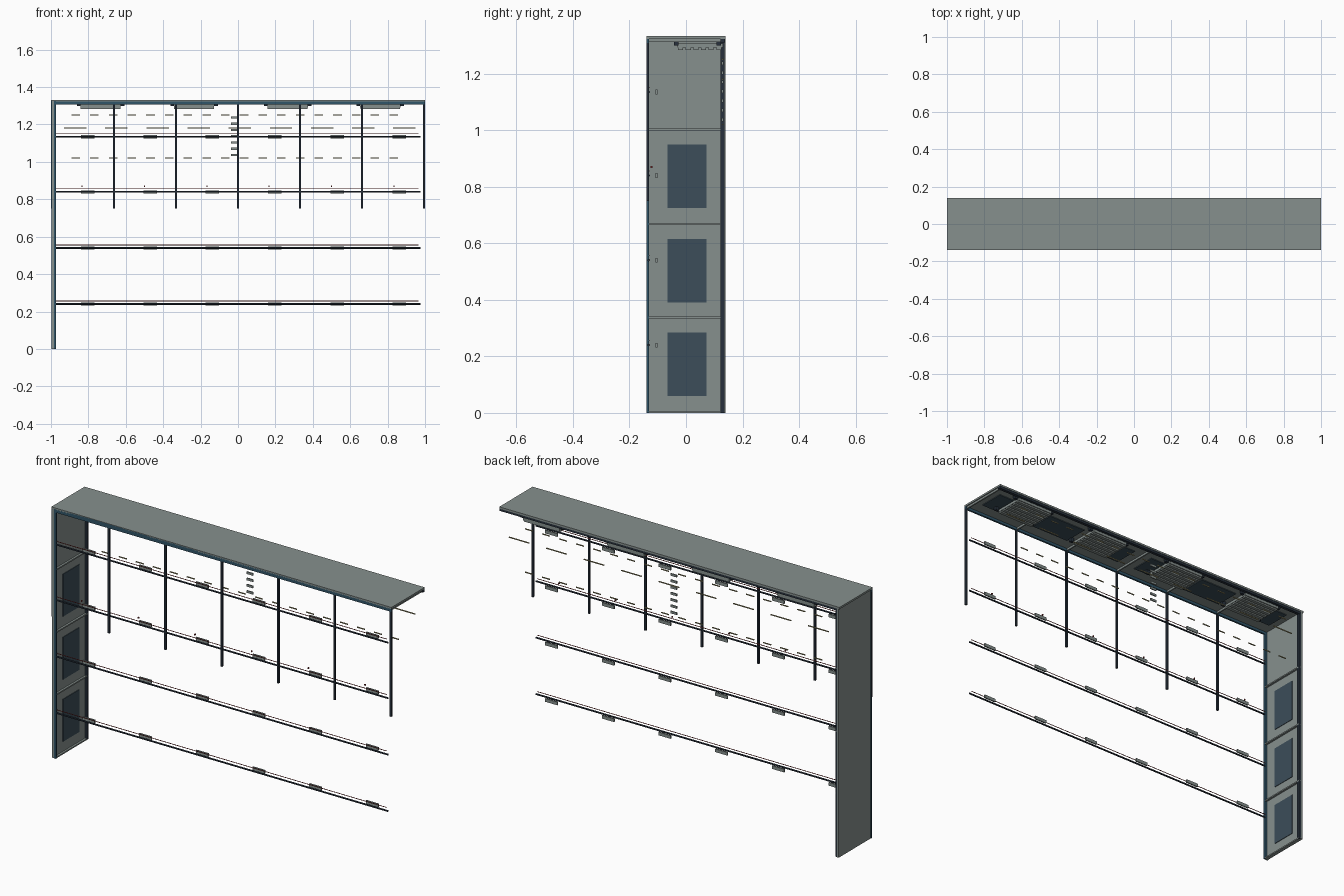
import bpy, bmesh, math

if "Cube" in bpy.data.objects:
    bpy.data.objects.remove(bpy.data.objects["Cube"])


def mat(name, r, g, b):
    m = bpy.data.materials.new(name)
    m.diffuse_color = (r, g, b, 1)
    m.use_nodes = True
    m.node_tree.nodes["Principled BSDF"].inputs["Base Color"].default_value = m.diffuse_color
    return m


GREY = mat("panel_grey", .24, .28, .27)
BLUE = mat("trim_blue", .03, .09, .14)
DARK = mat("dark_steel", .02, .03, .045)
GLASS = mat("dark_pane", .045, .075, .10)
RED = mat("red_line", .25, .03, .03)
TAN = mat("tan_mark", .42, .38, .2)


def boxes(name, items, m):
    """One object from boxes given as (x0, x1, y0, y1, z0, z1)."""
    bm = bmesh.new()
    for x0, x1, y0, y1, z0, z1 in items:
        r = bmesh.ops.create_cube(bm, size=1)
        for v in r["verts"]:
            v.co = ((x0 + x1) / 2 + v.co.x * (x1 - x0),
                    (y0 + y1) / 2 + v.co.y * (y1 - y0),
                    (z0 + z1) / 2 + v.co.z * (z1 - z0))
    me = bpy.data.meshes.new(name)
    bm.to_mesh(me)
    bm.free()
    me.materials.append(m)
    ob = bpy.data.objects.new(name, me)
    bpy.context.collection.objects.link(ob)
    return ob


def rod(name, x0, x1, y, z, r, m):
    bpy.ops.mesh.primitive_cylinder_add(vertices=8, radius=r, depth=x1 - x0,
        location=((x0 + x1) / 2, y, z), rotation=(0, math.pi / 2, 0))
    ob = bpy.context.object
    ob.name = name
    ob.data.materials.append(m)
    bpy.ops.object.shade_smooth_by_angle()


bays = [-1 + (i + .5) / 3 for i in range(6)]
W = .14

# end wall: sheet, edge trims, dividers and window panes
boxes("wall_sheet", [(-.995, -.985, -W, W, 0, 1.325)], GREY)
boxes("wall_front_trim", [(-.997, -.972, -W, -.13, 0, 1.325)], BLUE)
boxes("wall_back_trim", [(-.985, -.974, .122, .137, 0, 1.31)], DARK)
boxes("wall_dividers", [(-.985, -.974, -.13, .137, z, z + .007)
                        for z in (0, .334, .665, .998)], GREY)
boxes("wall_panes", [(-.986, -.982, -.065, .072, z, z + .225)
                     for z in (.06, .39, .725)], GLASS)

# roof: sheet, edge trims, cross ribs and ceiling panes
boxes("roof_sheet", [(-1, 1, -W, W, 1.322, 1.332)], GREY)
boxes("roof_front_trim", [(-1, 1, -W, -.13, 1.308, 1.33)], BLUE)
boxes("roof_back_trim", [(-.985, 1, .122, .138, 1.31, 1.323)], DARK)
boxes("roof_ribs", [(x - .004, x + .004, -.13, .137, 1.311, 1.323)
                    for x in [-.99 + i * .33 for i in range(7)]], GREY)
boxes("roof_panes", [(x - .112, x + .112, -.065, .072, 1.318, 1.3225)
                     for x in bays], GLASS)

# hanging louvre units with slats and brackets
units, slats, brackets = [], [], []
for c in (-.735, -.235, .265, .76):
    units.append((c - .108, c + .108, -.03, .13, 1.292, 1.306))
    for k in range(6):
        y = -.028 + k * .027
        slats.append((c - .106, c + .106, y, y + .018, 1.284, 1.293))
    for s in (-1, 1):
        for y in (-.035, .115):
            brackets.append((c + s * .117 - .01, c + s * .117 + .01,
                             y - .008, y + .008, 1.3, 1.322))
boxes("louvre_bodies", units, GREY)
boxes("louvre_slats", slats, GREY)
boxes("louvre_brackets", brackets, DARK)

# front hanging posts
boxes("front_posts", [(x - .005, x + .005, -W, -.13, .75, 1.31)
                      for x in [-.995 + i * .995 / 3 for i in range(7)]], DARK)

# horizontal rails with thin red lines and small plates
for i, z in enumerate((.24, .54, .84, 1.135)):
    rod(f"rail_{i}", -.975, .975, -.132, z, .0045, DARK)
    rod(f"red_line_{i}", -.975, .965, -.13, z + .016, .0018, RED)
    boxes(f"rail_plates_{i}", [(x + .03 - .036, x + .03 + .036, -.108, -.101,
                                z - .009, z + .008) for x in bays], GREY)
boxes("red_buttons", [(x - .003, x + .003, -.126, -.119, .866, .873)
                      for x in bays], RED)

# back marks: short dashes, long dashes and stacked tabs
boxes("short_dashes", [(x - .023, x + .023, .128, .132, z - .0025, z + .0025)
                       for z in (1.02, 1.25)
                       for x in [-.868 + i * .1 for i in range(18)]], TAN)
boxes("long_dashes", [(x - .06, x + .06, .128, .132, 1.178, 1.183)
                      for x in [-.87 + i * .22 for i in range(9)]], TAN)
boxes("stacked_tabs", [(-.038, 0, .126, .132, z - .006, z + .006)
                       for z in [1.037 + i * .0333 for i in range(7)]], GREY)
